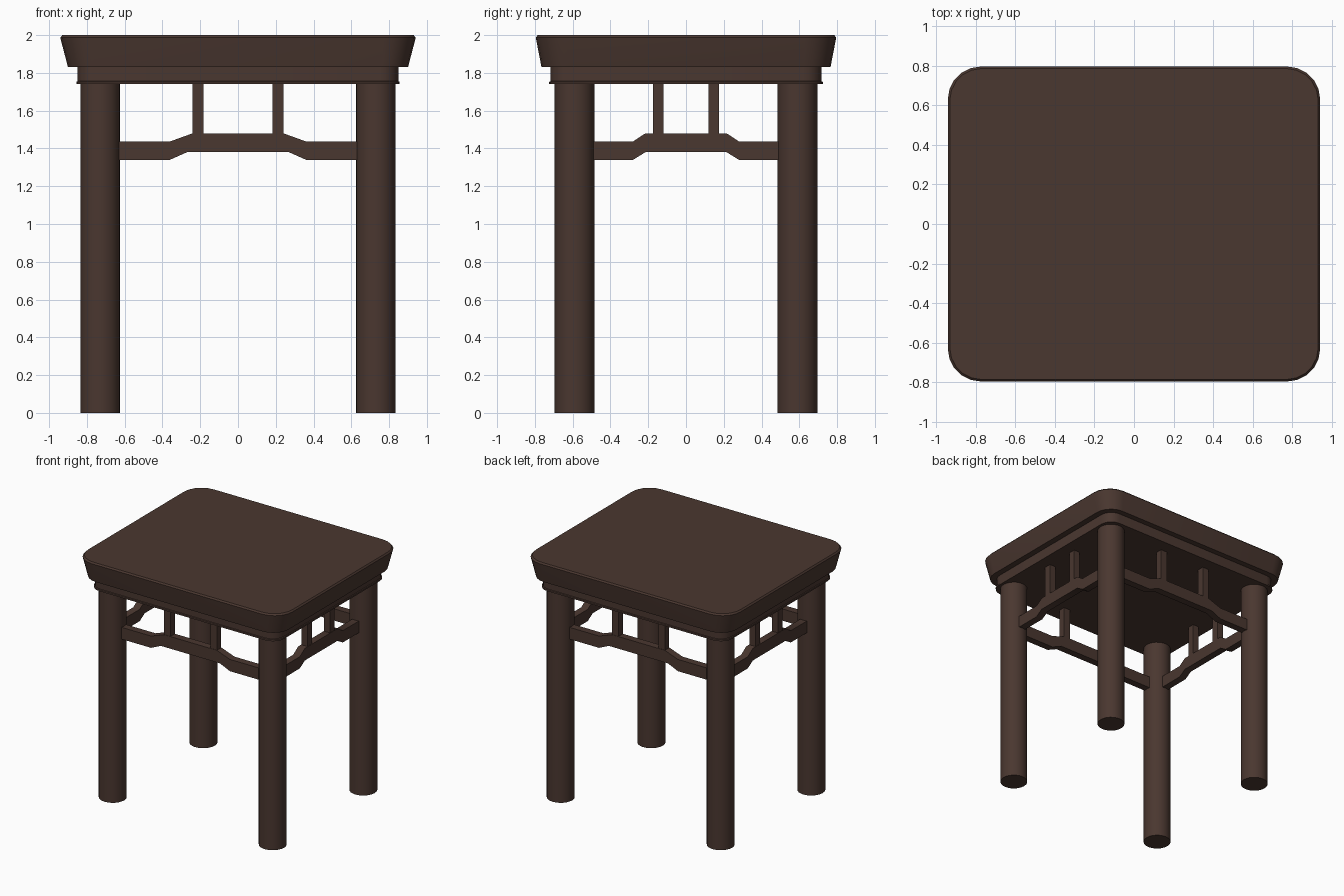
import bpy, bmesh, math
from mathutils import Matrix, Vector

if "Cube" in bpy.data.objects:
    bpy.data.objects.remove(bpy.data.objects["Cube"])

wood = bpy.data.materials.new("dark_brown_wood")
wood.use_nodes = True
wood.diffuse_color = (0.068, 0.038, 0.029, 1)
bsdf = next(n for n in wood.node_tree.nodes if n.type == 'BSDF_PRINCIPLED')
bsdf.inputs["Base Color"].default_value = wood.diffuse_color
bsdf.inputs["Roughness"].default_value = 0.6

LEG_X, LEG_Y, LEG_R = 0.73, 0.59, 0.105
APRON_BOTTOM = 1.74


def finish(name, bm):
    bmesh.ops.recalc_face_normals(bm, faces=bm.faces)
    mesh = bpy.data.meshes.new(name)
    bm.to_mesh(mesh)
    bm.free()
    mesh.materials.append(wood)
    obj = bpy.data.objects.new(name, mesh)
    bpy.context.collection.objects.link(obj)
    bpy.ops.object.select_all(action='DESELECT')
    obj.select_set(True)
    bpy.context.view_layer.objects.active = obj
    bpy.ops.object.shade_smooth_by_angle(angle=math.radians(35))
    return obj


def rounded_slab(name, rings, segments=5):
    """Loft rounded rectangles given as (half x, half y, corner radius, z)."""
    bm = bmesh.new()
    loops = []
    for hx, hy, r, z in rings:
        loop = []
        for k, (sx, sy) in enumerate([(1, 1), (-1, 1), (-1, -1), (1, -1)]):
            for i in range(segments + 1):
                a = math.pi / 2 * (k + i / segments)
                loop.append(bm.verts.new((sx * (hx - r) + r * math.cos(a),
                                          sy * (hy - r) + r * math.sin(a), z)))
        loops.append(loop)
    for low, high in zip(loops, loops[1:]):
        for i in range(len(low)):
            j = (i + 1) % len(low)
            bm.faces.new((low[i], low[j], high[j], high[i]))
    bm.faces.new(loops[0][::-1])
    bm.faces.new(loops[-1])
    return finish(name, bm)


def leg(name, x, y):
    bm = bmesh.new()
    height = APRON_BOTTOM + 0.02
    bmesh.ops.create_cone(bm, cap_ends=True, segments=24, radius1=LEG_R, radius2=LEG_R,
                          depth=height, matrix=Matrix.Translation((x, y, height / 2)))
    finish(name, bm)


def humpback_rail(name, half, outer, inner, inner_low, turn, offset):
    """Stretcher with a raised middle, extruded through its thickness."""
    right = [(inner, 1.48), (outer, 1.437), (half, 1.437),
             (half, 1.34), (outer, 1.34), (inner_low, 1.38)]
    profile = right + [(-x, z) for x, z in reversed(right)]
    t = 0.06
    bm = bmesh.new()
    face = bm.faces.new([bm.verts.new((x, -t / 2, z)) for x, z in profile])
    out = bmesh.ops.extrude_face_region(bm, geom=[face])
    verts = [v for v in out["geom"] if isinstance(v, bmesh.types.BMVert)]
    bmesh.ops.translate(bm, verts=verts, vec=(0, t, 0))
    place(bm, turn, offset)
    finish(name, bm)


def post(name, along, turn, offset):
    low, high = 1.46, APRON_BOTTOM + 0.01
    bm = bmesh.new()
    bmesh.ops.create_cube(bm, size=1, matrix=Matrix.Translation((along, 0, (low + high) / 2))
                          @ Matrix.Diagonal(Vector((0.058, 0.055, high - low, 1))))
    place(bm, turn, offset)
    finish(name, bm)


def place(bm, turn, offset):
    rot = Matrix.Rotation(math.pi / 2 if turn else 0, 4, 'Z')
    move = Matrix.Translation((offset, 0, 0) if turn else (0, offset, 0))
    bmesh.ops.transform(bm, matrix=move @ rot, verts=bm.verts)


# Flared top with a softened upper edge
rounded_slab("table_top", [(0.90, 0.765, 0.14, 1.83), (0.938, 0.793, 0.165, 1.975),
                           (0.94, 0.795, 0.165, 1.988), (0.93, 0.785, 0.16, 2.0)])

# Apron with a thin bottom lip
rounded_slab("apron", [(0.856, 0.724, 0.10, APRON_BOTTOM), (0.856, 0.724, 0.10, 1.753),
                       (0.85, 0.718, 0.10, 1.756), (0.85, 0.718, 0.10, 1.84)])

# Round legs
for sy, depth in ((-1, "front"), (1, "back")):
    for sx, side in ((1, "left"), (-1, "right")):
        leg(f"{depth}_{side}_leg", sx * LEG_X, sy * LEG_Y)

# Stretchers and short posts on all four sides
for name, turn, offset in (("front", False, -LEG_Y), ("back", False, LEG_Y),
                           ("left", True, LEG_X), ("right", True, -LEG_X)):
    if turn:
        humpback_rail(name + "_rail", LEG_Y - 0.1, 0.28, 0.215, 0.215, turn, offset)
    else:
        humpback_rail(name + "_rail", LEG_X - 0.1, 0.36, 0.24, 0.27, turn, offset)
    spacing = 0.147 if turn else 0.212
    for s, label in ((-1, "a"), (1, "b")):
        post(f"{name}_post_{label}", s * spacing, turn, offset)
